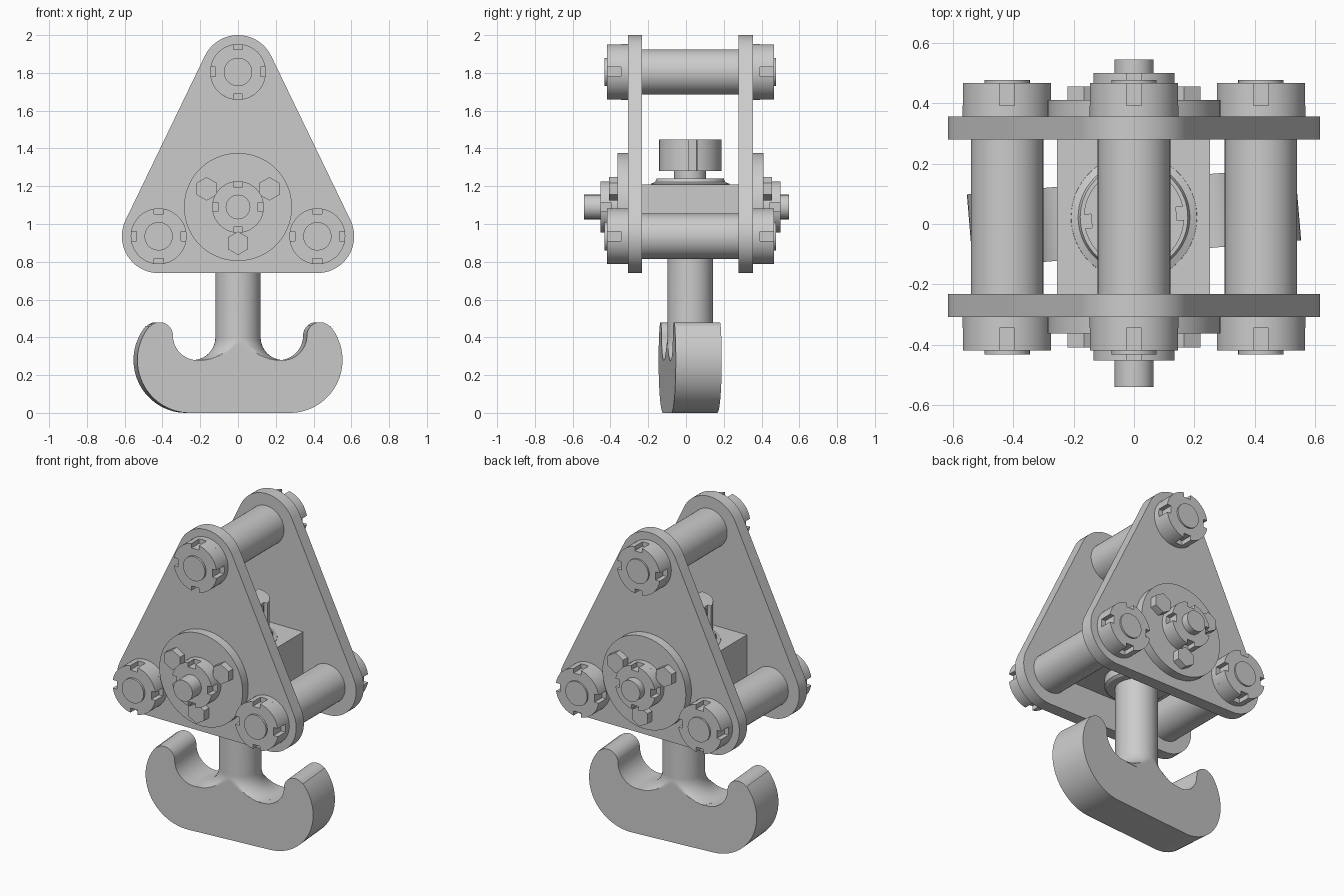
import bpy, bmesh
from math import sin, cos, pi, radians, sqrt, atan2, asin
from mathutils import Matrix

if "Cube" in bpy.data.objects:
    bpy.data.objects.remove(bpy.data.objects["Cube"])

MID = 0.022                      # depth of the centre plane between the plates
SWIVEL = Matrix.Translation((0, MID, 0)) @ Matrix.Rotation(radians(4.8), 4, 'Z')


def finish(name, bm, matrix=None):
    bmesh.ops.remove_doubles(bm, verts=bm.verts, dist=1e-5)
    bmesh.ops.recalc_face_normals(bm, faces=bm.faces)
    me = bpy.data.meshes.new(name)
    bm.to_mesh(me)
    bm.free()
    ob = bpy.data.objects.new(name, me)
    bpy.context.collection.objects.link(ob)
    if matrix:
        ob.matrix_world = matrix
    return ob


def arc(cx, cy, r, a0, a1, n):
    return [(cx + r * cos(radians(a0 + (a1 - a0) * i / n)),
             cy + r * sin(radians(a0 + (a1 - a0) * i / n))) for i in range(n + 1)]


def circle(cx, cy, r, n=48, start=0):
    return arc(cx, cy, r, start, start + 360, n)[:-1]


def slotted(cx, cy, r, slots=4, w=0.05, d=0.03):
    """Circle outline with square notches around the rim."""
    pts, half = [], asin(w / 2 / r)
    step = 2 * pi / slots
    for k in range(slots):
        a = k * step
        for x, t in ((r - d, -w / 2), (r - d, w / 2)):
            pts.append((cx + x * cos(a) - t * sin(a), cy + x * sin(a) + t * cos(a)))
        for i in range(13):
            b = a + half + (step - 2 * half) * i / 12
            pts.append((cx + r * cos(b), cy + r * sin(b)))
    return pts


def prism(name, pts, a, b, axis='Y', matrix=None):
    bm = bmesh.new()
    put = (lambda p, h: (p[0], h, p[1])) if axis == 'Y' else (lambda p, h: (p[0], p[1], h))
    lo = [bm.verts.new(put(p, a)) for p in pts]
    hi = [bm.verts.new(put(p, b)) for p in pts]
    bm.faces.new(lo)
    bm.faces.new(hi[::-1])
    for i in range(len(pts)):
        j = (i + 1) % len(pts)
        bm.faces.new((lo[i], lo[j], hi[j], hi[i]))
    return finish(name, bm, matrix)


def lathe(name, prof, matrix=None, clamp=None, n=64):
    bm = bmesh.new()
    rings = []
    for r, z in prof:
        ring = []
        for i in range(n):
            x, y = r * cos(2 * pi * i / n), r * sin(2 * pi * i / n)
            if clamp:
                y = max(-clamp, min(clamp, y))
            ring.append(bm.verts.new((x, y, z)))
        rings.append(ring)
    for p, q in zip(rings, rings[1:]):
        for i in range(n):
            j = (i + 1) % n
            bm.faces.new((p[i], p[j], q[j], q[i]))
    bm.faces.new(rings[0])
    bm.faces.new(rings[-1])
    return finish(name, bm, matrix)


# Rounded triangular side plates
corners = [(0, 1.805), (-0.42, 0.935), (0.42, 0.935)]
outline = (arc(0, 1.805, 0.195, 25.8, 154.2, 20) + arc(-0.42, 0.935, 0.195, 154.2, 270, 20)
           + arc(0.42, 0.935, 0.195, 270, 385.8, 20))
prism("front_plate", outline, -0.308, -0.232)
prism("back_plate", outline, 0.279, 0.355)

# Spacer bars and the pins through them
for i, (x, z) in enumerate(corners):
    prism(f"spacer_bar_{i}", circle(x, z, 0.12), -0.235, 0.282)
    prism(f"bar_pin_{i}", circle(x, z, 0.075), -0.432, 0.476)

# Nuts, bearing discs and bolts on both outer faces
PZ = 1.09
for side, s, f in (("front", -1, -0.307), ("back", 1, 0.354)):
    for i, (x, z) in enumerate(corners):
        prism(f"{side}_bar_nut_base_{i}", circle(x, z, 0.148), f, f + s * 0.038)
        prism(f"{side}_bar_nut_{i}", slotted(x, z, 0.148), f + s * 0.038, f + s * 0.112)
    prism(f"{side}_bearing_disc", circle(0, PZ, 0.286, 64), f, f + s * 0.056)
    prism(f"{side}_pivot_nut_base", circle(0, PZ, 0.137), f + s * 0.05, f + s * 0.09)
    prism(f"{side}_pivot_nut", slotted(0, PZ, 0.137), f + s * 0.09, f + s * 0.145)
    for i, a in enumerate((30, 150, 270)):
        bx, bz = 0.192 * cos(radians(a)), PZ + 0.192 * sin(radians(a))
        prism(f"{side}_hex_bolt_{i}", circle(bx, bz, 0.062, 6, 30), f + s * 0.05, f + s * 0.101)

# Crosshead block with its pivot ends
prism("crosshead_block", [(-0.255, 0.94), (0.252, 0.94), (0.252, 1.21), (-0.255, 1.21)],
      -0.234, 0.281)
for side, a, b in (("front", -0.54, -0.22), ("back", 0.27, 0.545)):
    prism(f"{side}_pivot_pin", circle(0, PZ, 0.065), a, b)

# Thrust washer, lower collar and top nut
lathe("thrust_washer", [(0.21, 1.2), (0.208, 1.213), (0.185, 1.222), (0.178, 1.24)], SWIVEL)
lathe("lower_collar", [(0.165, 0.88), (0.18, 0.89), (0.18, 0.945)], SWIVEL)
prism("top_nut", slotted(0, 0, 0.166, 4, 0.045, 0.025), 1.28, 1.448, 'Z', SWIVEL)

# Hook shank, flared where it joins the hook
shank = ([(0.235, 0.275)] + arc(0.24, 0.4, 0.12, 270, 180, 16)
         + [(0.12, 1.2), (0.085, 1.2), (0.085, 1.44)])
lathe("hook_shank", shank, SWIVEL, clamp=0.1225, n=96)

# Double hook
half = (arc(0.265, 0.28, 0.28, -90, 40, 28) + arc(0.426, 0.41, 0.07, 46, 180, 14)
        + arc(0.225, 0.41, 0.131, -6, -90, 16))
prism("double_hook", half + [(-x, z) for x, z in reversed(half)], -0.122, 0.122, 'Y', SWIVEL)

# Smooth shading with sharp edges kept
bpy.ops.object.select_all(action='SELECT')
bpy.context.view_layer.objects.active = bpy.data.objects["double_hook"]
bpy.ops.object.shade_smooth_by_angle(angle=radians(30))
